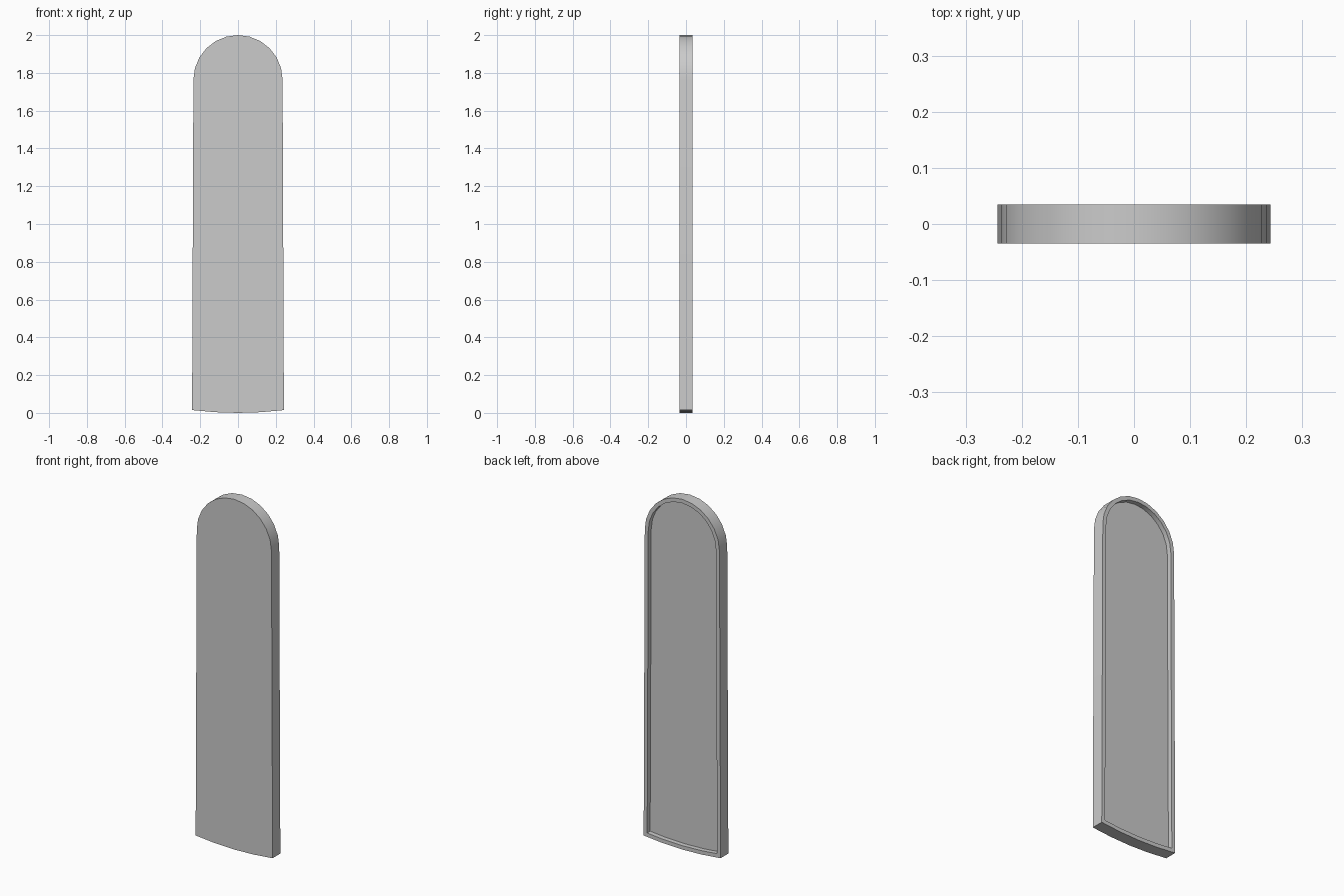
import bpy, bmesh, math

if "Cube" in bpy.data.objects:
    bpy.data.objects.remove(bpy.data.objects["Cube"])

HALF_T = 0.035      # half thickness
RIM = 0.022         # rim width on the back
DEPTH = 0.027       # recess depth
R, ZC = 0.236, 1.764

# outline: gently bowed bottom, tapered sides, round arch
outline = [(x, 0.015 * (x / 0.243) ** 2) for x in (-0.243, -0.1215, 0, 0.1215, 0.243)]
for i in range(13):
    a = math.pi * i / 12
    outline.append((R * math.cos(a), ZC + R * math.sin(a)))

bm = bmesh.new()
front = bm.faces.new([bm.verts.new((x, -HALF_T, z)) for x, z in outline])

# thickness
back_verts = [bm.verts.new((x, HALF_T, z)) for x, z in outline]
front_verts = list(front.verts)
back = bm.faces.new(back_verts[::-1])
n = len(outline)
for i in range(n):
    j = (i + 1) % n
    bm.faces.new((front_verts[j], front_verts[i], back_verts[i], back_verts[j]))
bmesh.ops.recalc_face_normals(bm, faces=bm.faces[:])

# raised rim around a recessed back
bmesh.ops.inset_region(bm, faces=[back], thickness=RIM, use_even_offset=True)
floor = bmesh.ops.extrude_discrete_faces(bm, faces=[back])["faces"][0]
bmesh.ops.translate(bm, verts=floor.verts[:], vec=(0, -DEPTH, 0))

mesh = bpy.data.meshes.new("arched_panel")
bm.to_mesh(mesh)
bm.free()
panel = bpy.data.objects.new("arched_panel", mesh)
bpy.context.collection.objects.link(panel)

# smooth arch, sharp edges
bpy.context.view_layer.objects.active = panel
panel.select_set(True)
bpy.ops.object.shade_smooth_by_angle(angle=math.radians(30))
